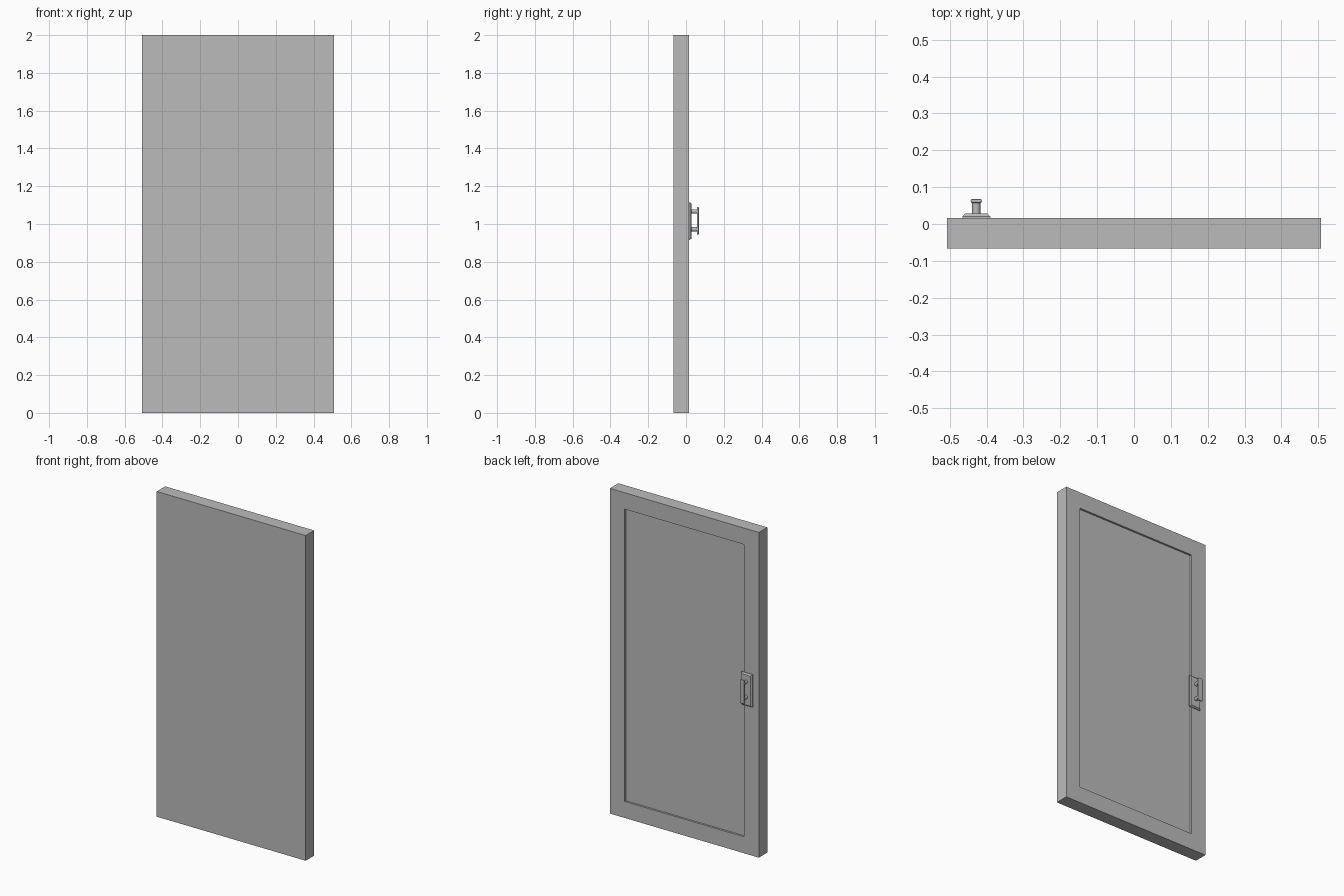
import bpy
import bmesh
import math
from mathutils import Matrix, Vector

if "Cube" in bpy.data.objects:
    bpy.data.objects.remove(bpy.data.objects["Cube"], do_unlink=True)

COLOUR = (0.5, 0.5, 0.5, 1.0)
grey = bpy.data.materials.new("plain_grey")
grey.use_nodes = True
grey.diffuse_color = COLOUR
grey.node_tree.nodes["Principled BSDF"].inputs["Base Color"].default_value = COLOUR


def finish(name, bm):
    bmesh.ops.recalc_face_normals(bm, faces=bm.faces[:])
    mesh = bpy.data.meshes.new(name)
    bm.to_mesh(mesh)
    bm.free()
    mesh.materials.append(grey)
    obj = bpy.data.objects.new(name, mesh)
    bpy.context.collection.objects.link(obj)
    return obj


def box(low, high):
    low, high = Vector(low), Vector(high)
    bm = bmesh.new()
    bmesh.ops.create_cube(bm, size=1)
    bmesh.ops.scale(bm, vec=high - low, verts=bm.verts)
    bmesh.ops.translate(bm, vec=(low + high) / 2, verts=bm.verts)
    return bm


def back_face(bm):
    return max(bm.faces, key=lambda f: f.calc_center_median().y)


def taper_box(name, low, high, margin, lip):
    """Box whose back face is drawn in by margin over its last part."""
    bm = box(low, (high[0], low[1] + lip, high[2]))
    bm.normal_update()
    depth = high[1] - low[1] - lip
    bmesh.ops.inset_region(bm, faces=[back_face(bm)], thickness=margin, depth=depth)
    return finish(name, bm)


# Door slab with a recessed panel in the back
slab = box((-0.507, -0.066, 0), (0.507, 0.016, 2))
slab.normal_update()
panel = back_face(slab)
bmesh.ops.inset_region(slab, faces=[panel], thickness=0.143)
moved = bmesh.ops.extrude_discrete_faces(slab, faces=[panel])["faces"]
bmesh.ops.translate(slab, vec=(0, -0.012, 0), verts=moved[0].verts[:])
finish("door_slab", slab)

# Handle backplate with sloped rim
HX, HZ = -0.428, 1.015
taper_box("handle_backplate", (HX - 0.038, 0.015, HZ - 0.1),
          (HX + 0.038, 0.028, HZ + 0.1), 0.01, 0.005)

# Two round handle posts
for name, z in (("lower_post", 0.972), ("upper_post", 1.066)):
    bm = bmesh.new()
    turn = Matrix.Translation((HX, 0.043, z)) @ Matrix.Rotation(math.pi / 2, 4, "X")
    bmesh.ops.create_cone(bm, cap_ends=True, segments=20, radius1=0.011,
                          radius2=0.011, depth=0.034, matrix=turn)
    post = finish(name, bm)
    bpy.ops.object.select_all(action="DESELECT")
    post.select_set(True)
    bpy.context.view_layer.objects.active = post
    bpy.ops.object.shade_smooth_by_angle(angle=math.radians(40))

# Grip bar with bevelled edges
grip = finish("handle_grip", box((HX - 0.015, 0.057, 0.945), (HX + 0.015, 0.068, 1.09)))
bevel = grip.modifiers.new("edge_bevel", "BEVEL")
bevel.width = 0.004
bevel.segments = 2
